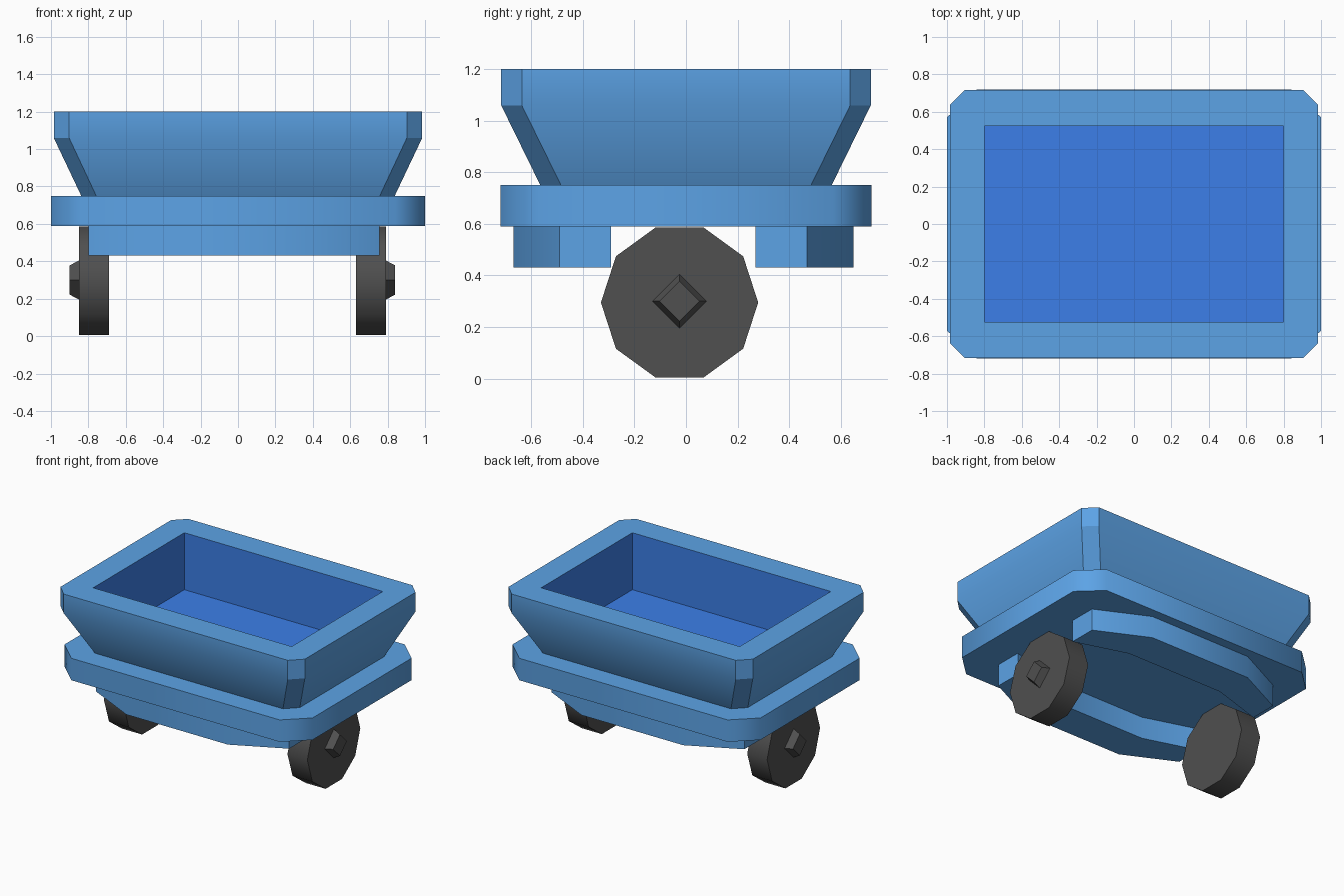
import bpy, bmesh, math
from mathutils import Matrix

if "Cube" in bpy.data.objects:
    bpy.data.objects.remove(bpy.data.objects["Cube"])


def material(name, rgb):
    m = bpy.data.materials.new(name)
    m.diffuse_color = (*rgb, 1)
    m.use_nodes = True
    m.node_tree.nodes["Principled BSDF"].inputs["Base Color"].default_value = m.diffuse_color
    return m


BLUE = material("body_blue", (0.107, 0.366, 0.79))
DEEP = material("inner_blue", (0.045, 0.212, 0.807))
DARK = material("dark_grey", (0.08, 0.08, 0.08))


def octagon(x, y, cx, cy, z):
    """Rectangle of half size x, y with corners cut by cx, cy."""
    return [(x, -y + cy, z), (x, y - cy, z), (x - cx, y, z), (-x + cx, y, z),
            (-x, y - cy, z), (-x, -y + cy, z), (-x + cx, -y, z), (x - cx, -y, z)]


def finish(bm, name, mats, angle):
    bmesh.ops.remove_doubles(bm, verts=bm.verts, dist=1e-5)
    bmesh.ops.recalc_face_normals(bm, faces=bm.faces)
    me = bpy.data.meshes.new(name)
    bm.to_mesh(me)
    bm.free()
    ob = bpy.data.objects.new(name, me)
    bpy.context.collection.objects.link(ob)
    for m in mats:
        me.materials.append(m)
    bpy.ops.object.select_all(action='DESELECT')
    ob.select_set(True)
    bpy.context.view_layer.objects.active = ob
    bpy.ops.object.shade_smooth_by_angle(angle=math.radians(angle))
    return ob


def loft(name, rings, mats, angle=30, inner_from=None):
    """Closed solid through rings; bands from inner_from on use the second material."""
    bm = bmesh.new()
    loops = [[bm.verts.new(p) for p in r] for r in rings]
    n = len(loops[0])
    for k, (a, b) in enumerate(zip(loops, loops[1:])):
        for i in range(n):
            j = (i + 1) % n
            f = bm.faces.new((a[i], a[j], b[j], b[i]))
            f.material_index = int(inner_from is not None and k >= inner_from)
    bm.faces.new(loops[0][::-1])
    cap = bm.faces.new(loops[-1])
    cap.material_index = int(inner_from is not None)
    return finish(bm, name, mats, angle)


# Chassis plate with cut corners
loft("chassis_plate", [octagon(1, 0.72, 0.16, 0.15, z) for z in (0.59, 0.75)], [BLUE], 50)

# Flared tub with a straight-walled load space
loft("tub", [octagon(0.838, 0.565, 0.08, 0.08, 0.75),
             octagon(0.985, 0.717, 0.082, 0.08, 1.06),
             octagon(0.985, 0.717, 0.082, 0.08, 1.20),
             octagon(0.80, 0.525, 0, 0, 1.20),
             octagon(0.80, 0.525, 0, 0, 0.785)], [BLUE, DEEP], 30, inner_from=3)

# Bowed bumper bars under the plate, front and back
for side, name in ((-1, "front_bar"), (1, "back_bar")):
    outline = [(-0.778, 0.28), (-0.39, 0.40), (0.39, 0.40), (0.778, 0.28),
               (0.778, 0.48), (0.41, 0.66), (-0.41, 0.66), (-0.778, 0.48)]
    loft(name, [[(x - 0.022, side * y - 0.01, z) for x, y in outline]
                for z in (0.43, 0.59)], [BLUE])


def disc(name, sides, r1, r2, x, depth, z, direction, angle):
    """Cone or cylinder along x, r1 at the inner end and r2 at the outer end."""
    bm = bmesh.new()
    turn = Matrix.Rotation(direction * math.pi / 2, 4, 'Y')
    spin = Matrix.Rotation(math.pi / 2, 4, 'Z')
    bmesh.ops.create_cone(bm, cap_ends=True, segments=sides, radius1=r1, radius2=r2,
                          depth=depth,
                          matrix=Matrix.Translation((x, -0.025, z)) @ turn @ spin)
    # Corners of the polygon must lie on the horizontal line through the axle
    if not any(abs(v.co.z - z) < 1e-4 for v in bm.verts):
        bmesh.ops.rotate(bm, verts=bm.verts, cent=(x, -0.025, z),
                         matrix=Matrix.Rotation(math.pi / sides, 3, 'X'))
    finish(bm, name, [DARK], angle)


# Ten-sided wheels with tapered square hubs
for d, name in ((-1, "left"), (1, "right")):
    disc(name + "_wheel", 10, 0.305, 0.305, -0.03 + d * 0.74, 0.16, 0.295, d, 40)
    disc(name + "_hub", 4, 0.105, 0.078, -0.03 + d * 0.845, 0.05, 0.30, d, 30)
